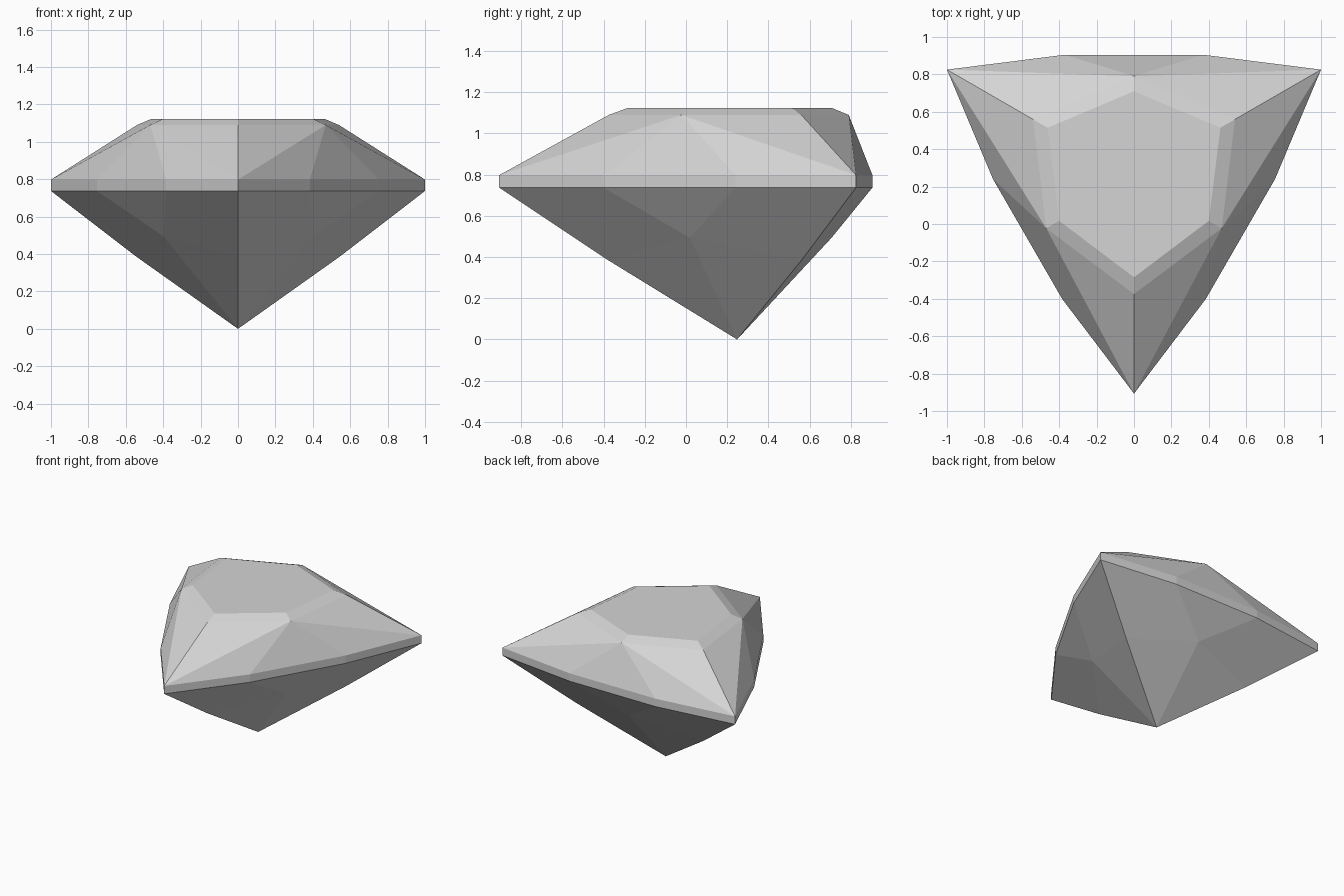
import bpy
import bmesh
from math import cos, sin, radians

if "Cube" in bpy.data.objects:
    bpy.data.objects.remove(bpy.data.objects["Cube"], do_unlink=True)

CENTRE_Y = 0.248          # axis of the three-fold symmetry
CORNER_R, SIDE_R = 1.1547, 0.754
SIDE_TURN = 30.6          # angle from a corner to its neighbouring side point
GIRDLE_LOW, GIRDLE_HIGH, BEVEL_Z, TABLE_Z = 0.737, 0.798, 1.09, 1.123

stone = bpy.data.materials.new("grey_stone")
stone.use_nodes = True
stone.diffuse_color = (0.66, 0.66, 0.66, 1)
stone.node_tree.nodes["Principled BSDF"].inputs["Base Color"].default_value = (0.66, 0.66, 0.66, 1)

bm = bmesh.new()


def point(radius, angle, z):
    a = radians(angle)
    return bm.verts.new((radius * cos(a), CENTRE_Y + radius * sin(a), z))


def hexagon(corner_radius, corner_z, mid_radius, mid_z):
    """Alternating corner and mid-side points."""
    return [point(*((mid_radius, a, mid_z) if i % 2 else (corner_radius, a, corner_z)))
            for i, a in enumerate(range(30, 390, 60))]


def outline(z):
    """Nine-point girdle: side point, corner, side point, three times."""
    ring = []
    for a in (30, 150, 270):
        ring += [point(SIDE_R, a - SIDE_TURN, z), point(CORNER_R, a, z),
                 point(SIDE_R, a + SIDE_TURN, z)]
    return ring


def band(lower, upper):
    for i in range(len(lower)):
        j = (i + 1) % len(lower)
        bm.faces.new((lower[i], lower[j], upper[j], upper[i]))


# Flat table with its narrow bevel
table = hexagon(0.533, TABLE_Z, 0.462, TABLE_Z)
bevel = hexagon(0.623, BEVEL_Z, 0.542, BEVEL_Z)
bm.faces.new(table)
band(bevel, table)

# Upright girdle
low, high = outline(GIRDLE_LOW), outline(GIRDLE_HIGH)
band(low, high)

# Crown and pavilion facets, repeated for each corner
belly = hexagon(0.628, 0.386, 0.459, 0.494)
tip = bm.verts.new((0, CENTRE_Y, 0))
for k in range(3):
    before, corner, after = (3 * k + n for n in range(3))
    following = (after + 1) % 9
    ridge, mid, previous_mid = 2 * k, 2 * k + 1, (2 * k - 1) % 6

    for side, m in ((before, previous_mid), (after, mid)):
        bm.faces.new((high[corner], bevel[ridge], bevel[m]))
        bm.faces.new((high[corner], high[side], bevel[m]))
        bm.faces.new((low[corner], low[side], belly[m], belly[ridge]))
        bm.faces.new((belly[ridge], belly[m], tip))
    bm.faces.new((high[after], high[following], bevel[mid]))
    bm.faces.new((low[after], low[following], belly[mid]))

bmesh.ops.recalc_face_normals(bm, faces=bm.faces)
mesh = bpy.data.meshes.new("cut_gemstone")
bm.to_mesh(mesh)
bm.free()
mesh.materials.append(stone)
bpy.context.collection.objects.link(bpy.data.objects.new("cut_gemstone", mesh))
